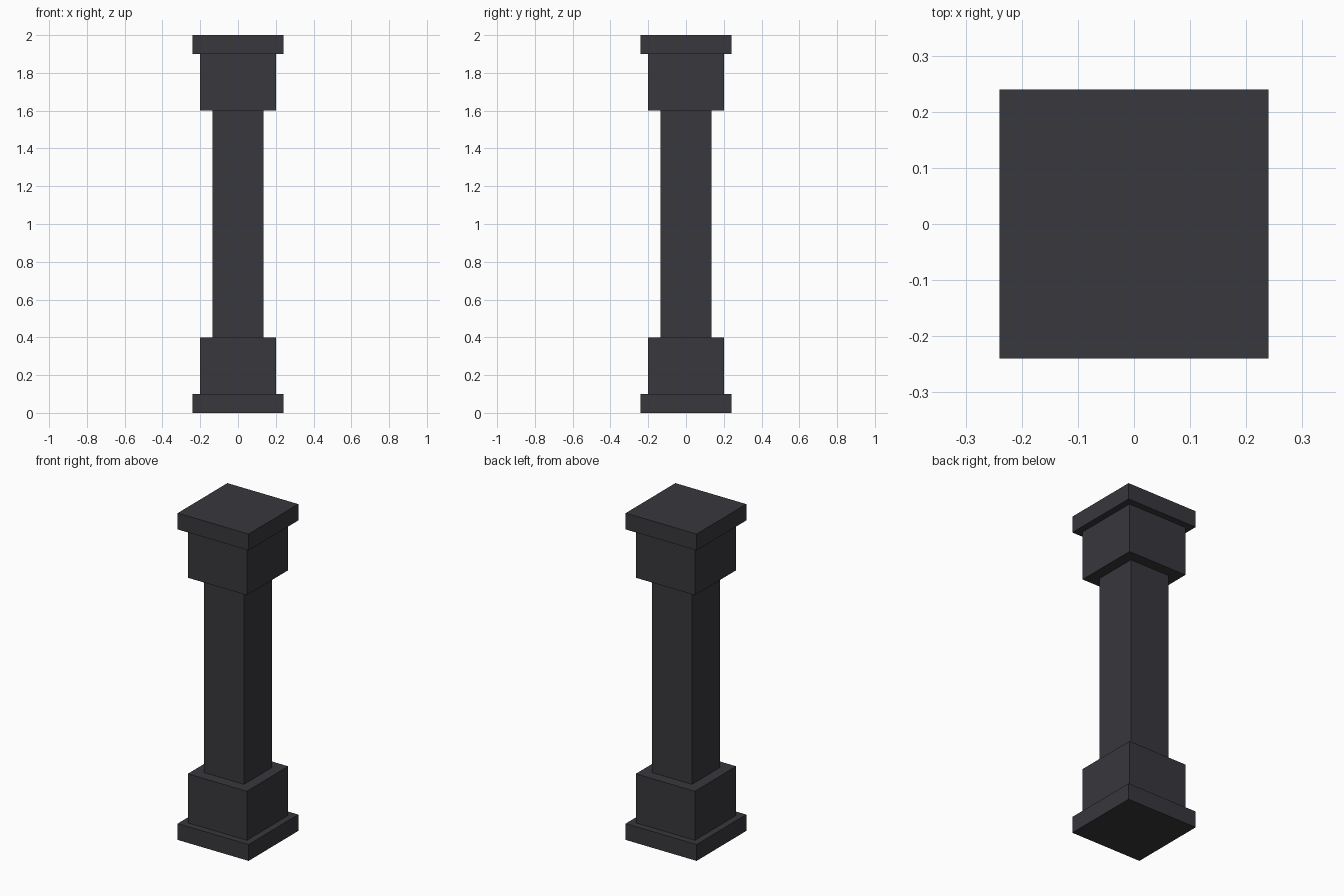
import bpy
import bmesh
from mathutils import Matrix

cube = bpy.data.objects.get("Cube")
if cube:
    bpy.data.objects.remove(cube, do_unlink=True)

# Dark stone colour
COLOUR = (0.04, 0.038, 0.045, 1.0)
stone = bpy.data.materials.new("dark_stone")
stone.use_nodes = True
stone.diffuse_color = COLOUR
bsdf = next(n for n in stone.node_tree.nodes if n.type == "BSDF_PRINCIPLED")
bsdf.inputs["Base Color"].default_value = COLOUR
bsdf.inputs["Roughness"].default_value = 0.8


def square_block(name, width, bottom, top):
    """Add a square block centred on the column axis."""
    height = top - bottom
    bm = bmesh.new()
    bmesh.ops.create_cube(
        bm, size=1,
        matrix=Matrix.Translation((0, 0, (bottom + top) / 2))
        @ Matrix.Diagonal((width, width, height, 1)))
    mesh = bpy.data.meshes.new(name)
    bm.to_mesh(mesh)
    bm.free()
    mesh.materials.append(stone)
    obj = bpy.data.objects.new(name, mesh)
    bpy.context.collection.objects.link(obj)
    return obj


HEIGHT = 2.0
SLAB_WIDTH, SLAB_TOP = 0.48, 0.1
BLOCK_WIDTH, BLOCK_TOP = 0.40, 0.4
SHAFT_WIDTH = 0.27

# Base
square_block("base_slab", SLAB_WIDTH, 0, SLAB_TOP)
square_block("base_block", BLOCK_WIDTH, SLAB_TOP, BLOCK_TOP)

# Shaft
square_block("shaft", SHAFT_WIDTH, BLOCK_TOP, HEIGHT - BLOCK_TOP)

# Capital, the base turned upside down
square_block("capital_block", BLOCK_WIDTH, HEIGHT - BLOCK_TOP, HEIGHT - SLAB_TOP)
square_block("capital_slab", SLAB_WIDTH, HEIGHT - SLAB_TOP, HEIGHT)
